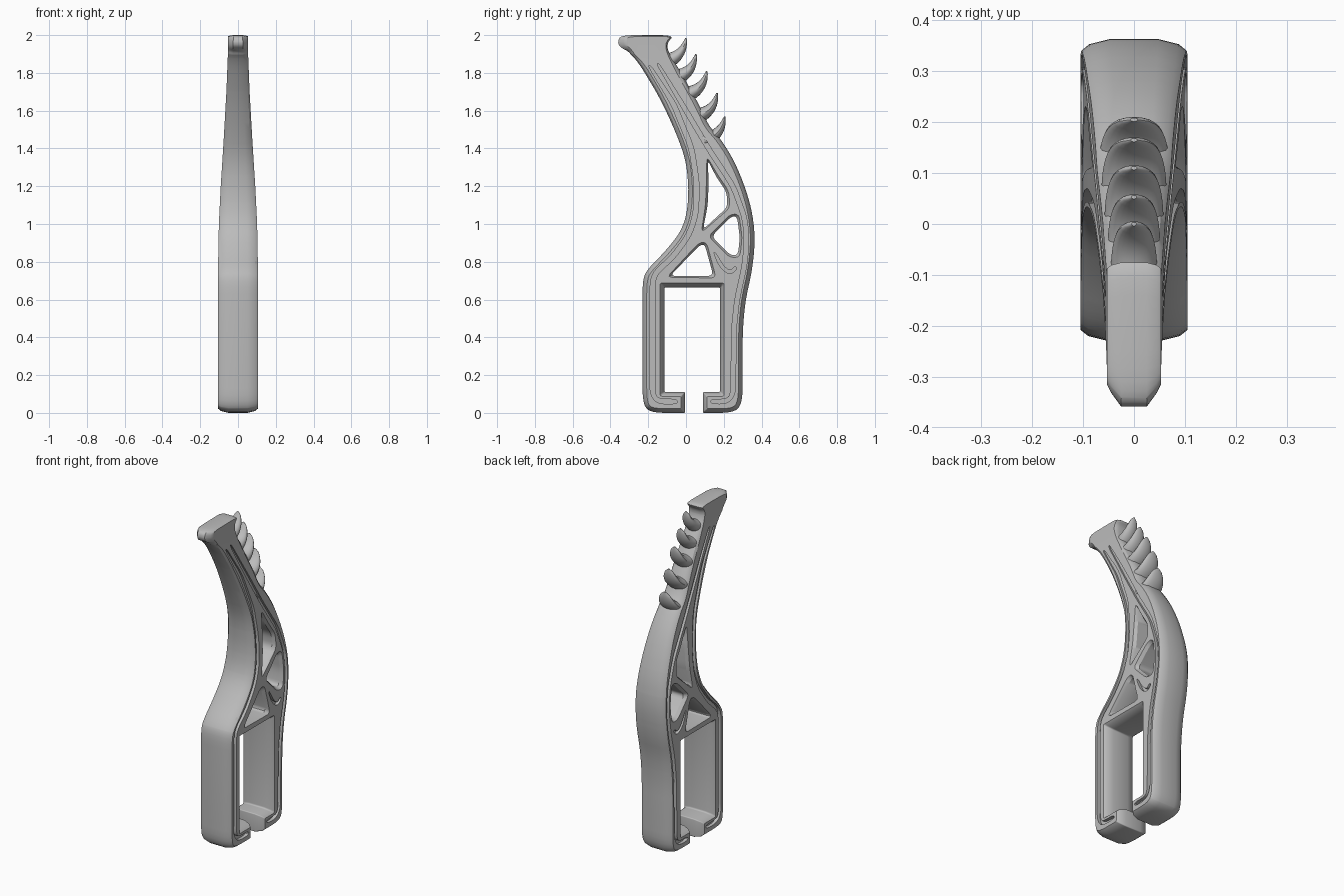
import bpy, bmesh, math
from mathutils import Vector

if "Cube" in bpy.data.objects:
    bpy.data.objects.remove(bpy.data.objects["Cube"])

grey = bpy.data.materials.new("mid grey")
grey.use_nodes = True
COLOR = (0.5, 0.5, 0.5, 1)
grey.diffuse_color = COLOR
grey.node_tree.nodes["Principled BSDF"].inputs["Base Color"].default_value = COLOR
HALF = 0.105
FLOOR = 0.085


def rounded(points, radius, steps=4):
    """Round every corner of a closed (y, z) polygon; a third value overrides the radius."""
    pts = [Vector(p[:2]) for p in points]
    out = []
    for i, p in enumerate(pts):
        size = points[i][2] if len(points[i]) > 2 else radius
        a, b = pts[i - 1] - p, pts[(i + 1) % len(pts)] - p
        a = p + a.normalized() * min(size, a.length * 0.47)
        b = p + b.normalized() * min(size, b.length * 0.47)
        for k in range(steps + 1):
            t = k / steps
            out.append(a * (1 - t) ** 2 + p * 2 * t * (1 - t) + b * t * t)
    return out


def inset(points, amount):
    """Move a counter-clockwise polygon inwards (negative moves outwards)."""
    out = []
    for i, p in enumerate(points):
        c = Vector(p[:2])
        d1 = (c - Vector(points[i - 1][:2])).normalized()
        d2 = (Vector(points[(i + 1) % len(points)][:2]) - c).normalized()
        d = d1 + d2
        miter = min(1.5, 2 / d.length)
        ease = 0.4 if c.y > 1.89 else 1
        c += Vector((-d.y, d.x)).normalized() * amount * miter * ease
        out.append((c.x, c.y) + tuple(p[2:]))
    return out


def strip(path, width):
    """Rounded band that follows a (y, z) path, narrower at its start."""
    pts = [Vector(p) for p in path]
    left, right = [], []
    for i, p in enumerate(pts):
        before, after = pts[max(i - 1, 0)], pts[min(i + 1, len(pts) - 1)]
        d = (after - before).normalized()
        side = Vector((-d.y, d.x)) * width * (0.5 if i == 0 else 1)
        left.append(p + side)
        right.append(p - side)
    return rounded(left + right[::-1], 0.05)


def add_ring(bm, x, pts):
    return [bm.verts.new((x, p.x, p.y)) for p in pts]


def walls(bm, rings):
    for r, s in zip(rings, rings[1:]):
        for i in range(len(r)):
            bm.faces.new((r[i - 1], r[i], s[i], s[i - 1]))


def finish(name, bm):
    bmesh.ops.recalc_face_normals(bm, faces=bm.faces)
    if bm.calc_volume(signed=True) < 0:
        bmesh.ops.reverse_faces(bm, faces=bm.faces)
    mesh = bpy.data.meshes.new(name)
    bm.to_mesh(mesh)
    bm.free()
    mesh.materials.append(grey)
    obj = bpy.data.objects.new(name, mesh)
    bpy.context.collection.objects.link(obj)
    return obj


# Body outline, running around the open clamp frame as well
outline = [(-.37, 1.94), (-.3, 1.91), (-.245, 1.845), (-.14, 1.67), (-.06, 1.5), (0, 1.34),
           (.015, 1.18), (.004, 1.05), (-.03, .955), (-.11, .855), (-.2, .765), (-.23, .71),
           (-.23, .05), (-.19, 0), (-.005, 0, .006), (-.005, .11, .006), (-.115, .11, .01),
           (-.115, .665, .01), (.18, .665, .01), (.18, .11, .01), (.09, .11, .006),
           (.09, 0, .006), (.26, 0), (.3, .06), (.3, .44), (.315, .6), (.35, .75),
           (.367, .92), (.35, 1.07), (.308, 1.21), (.25, 1.345), (.18, 1.455), (.12, 1.52),
           (.075, 1.62), (.02, 1.72), (-.03, 1.81), (-.095, 1.91), (-.1, 1.96), (-.06, 2),
           (-.33, 2), (-.37, 1.985)]
# Truss holes
holes = [
    [(-.085, .725), (.145, .725), (.1, .89), (.075, .89)],
    [(.135, .935), (.235, .835), (.275, .835), (.285, .93), (.27, 1.04), (.24, 1.04)],
    [(.115, 1.34), (.12, 1.22), (.115, 1.1), (.09, .97), (.22, 1.09), (.215, 1.17), (.16, 1.25)],
]
# Shallow side channels
channels = [
    ([(-.195, 1.84), (-.065, 1.635), (.03, 1.4), (.058, 1.21), (.052, 1.05), (.015, .94),
      (-.07, .825), (-.165, .74), (-.178, .68), (-.178, .1), (-.15, .06), (-.045, .06)], .013),
    ([(-.15, 1.85), (0, 1.6), (.125, 1.39), (.25, 1.2), (.312, 1.03), (.322, .9),
      (.308, .77), (.27, .6), (.253, .44), (.25, .1), (.22, .06), (.13, .06)], .012),
    ([(.15, .85), (.19, .77), (.235, .74), (.265, .77)], .01),
]

bm = bmesh.new()
caps = {-1: [], 1: []}


def through(points, radius, layers):
    """Walls right through the body, ending in an open loop on each side."""
    rings = [add_ring(bm, x, rounded(inset(points, amount), radius)) for x, amount in layers]
    walls(bm, rings)
    caps[-1].append(rings[0])
    caps[1].append(rings[-1])


through(outline, .08, [(-HALF, .022), (-.09, .01), (-.05, 0), (.05, 0), (.09, .01), (HALF, .022)])
for hole in holes:
    through(hole, .03, [(-HALF, -.012), (-FLOOR, 0), (FLOOR, 0), (HALF, -.012)])
for path, width in channels:
    band = strip(path, width)
    for s in caps:
        rim, floor = add_ring(bm, s * HALF, band), add_ring(bm, s * FLOOR, band)
        walls(bm, [rim, floor])
        bm.faces.new(floor)
        caps[s].append(rim)
# Side faces with the holes and channels left open
for s, loops in caps.items():
    edges = [bm.edges.get((r[i - 1], r[i])) for r in loops for i in range(len(r))]
    bmesh.ops.triangle_fill(bm, edges=edges, use_beauty=True, normal=(s, 0, 0))

# Narrow the body towards the head
TAPER = [(.8, 1), (1.0, .965), (1.2, .87), (1.45, .72), (1.7, .585), (1.9, .51), (2.1, .49)]


def taper(z):
    for (z0, s0), (z1, s1) in zip(TAPER, TAPER[1:]):
        if z <= z1:
            return s0 + (s1 - s0) * max(0, (z - z0) / (z1 - z0))


for z, _ in TAPER[:-1]:
    bmesh.ops.bisect_plane(bm, geom=bm.verts[:] + bm.edges[:] + bm.faces[:],
                           plane_co=(0, 0, z), plane_no=(0, 0, 1))
for v in bm.verts:
    v.co.x *= taper(v.co.z)
    if v.co.z > 1.9:
        # blunt round nose
        v.co.y += .05 * max(0, (-.27 - v.co.y) / .1) * (v.co.x / .053) ** 2
body = finish("handle_body", bm)

# Row of curved claw-like teeth down the back
tips = [(0, 1.985), (.053, 1.9), (.11, 1.81), (.165, 1.695), (.205, 1.57)]
teeth = []
for n, tip in enumerate(tips):
    tip = Vector(tip)
    root, bend = tip + Vector((-.11, -.125)), tip + Vector((-.015, -.1))
    half_width = .046 + .006 * n
    tooth = bmesh.new()
    rings = []
    for k in range(13):
        t = k / 12 * .995
        c = root * (1 - t) ** 2 + bend * 2 * t * (1 - t) + tip * t * t
        d = ((bend - root) * (1 - t) + (tip - bend) * t).normalized()
        thick = .04 * (1 - t) ** .8 + .003
        wide = half_width * math.sqrt(1 - t * t)
        ring = []
        for j in range(20):
            a = j / 20 * math.tau
            p = c + Vector((-d.y, d.x)) * thick * math.sin(a)
            ring.append(tooth.verts.new((wide * math.cos(a), p.x, p.y)))
        rings.append(ring)
    walls(tooth, rings)
    tooth.faces.new(rings[0])
    tooth.faces.new(rings[-1])
    teeth.append(finish("back_tooth", tooth))

# Smooth shading with crisp creases
for obj in bpy.context.selected_objects:
    obj.select_set(False)
for obj in [body] + teeth:
    obj.select_set(True)
bpy.context.view_layer.objects.active = body
bpy.ops.object.shade_smooth_by_angle(angle=math.radians(30))
